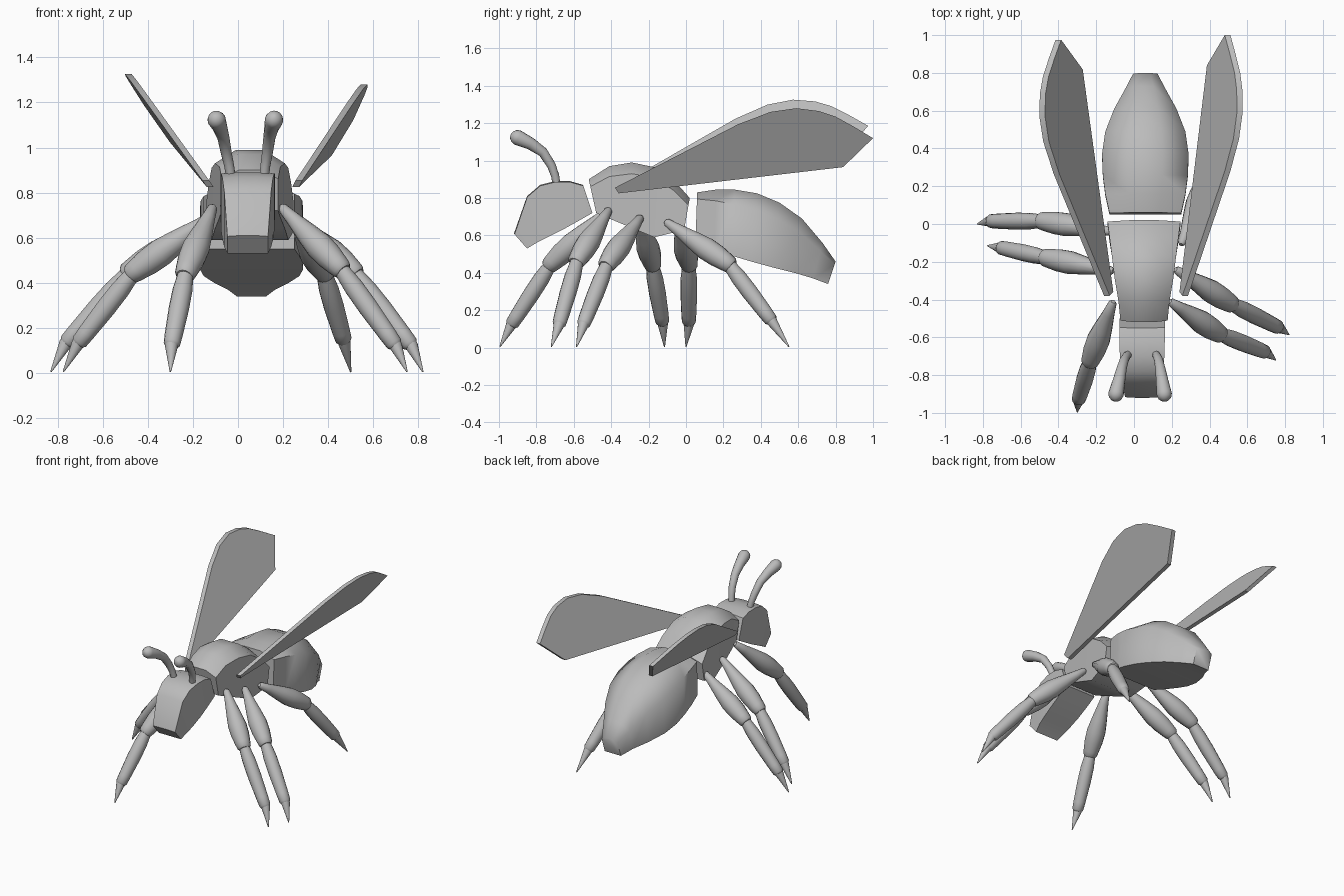
import bpy
import bmesh
import math
from mathutils import Vector

cube = bpy.data.objects.get("Cube")
if cube:
    bpy.data.objects.remove(cube, do_unlink=True)

# One plain grey for the whole insect
GREY = (0.5, 0.5, 0.5, 1.0)
grey = bpy.data.materials.new("plain_grey")
grey.use_nodes = True
grey.diffuse_color = GREY
for node in grey.node_tree.nodes:
    if node.type == 'BSDF_PRINCIPLED':
        node.inputs["Base Color"].default_value = GREY


def finish(name, bm, angle):
    """Turn a bmesh into a smooth-by-angle object."""
    bmesh.ops.recalc_face_normals(bm, faces=bm.faces)
    mesh = bpy.data.meshes.new(name)
    bm.to_mesh(mesh)
    bm.free()
    mesh.materials.append(grey)
    obj = bpy.data.objects.new(name, mesh)
    bpy.context.collection.objects.link(obj)
    bpy.ops.object.select_all(action='DESELECT')
    obj.select_set(True)
    bpy.context.view_layer.objects.active = obj
    bpy.ops.object.shade_smooth_by_angle(angle=math.radians(angle))
    return obj


def loft(name, rings, angle):
    """Skin a list of equal rings and cap both ends."""
    bm = bmesh.new()
    loops = [[bm.verts.new(co) for co in ring] for ring in rings]
    for low, high in zip(loops, loops[1:]):
        for i in range(len(low)):
            j = (i + 1) % len(low)
            bm.faces.new((low[i], low[j], high[j], high[i]))
    bm.faces.new(loops[0])
    bm.faces.new(loops[-1])
    return finish(name, bm, angle)


def body_part(name, centre, stations, angle):
    """Loft flat-sided sections with a chamfered crown.
    Station: top y, top z, bottom y, bottom z, half width, crown drop."""
    rings = []
    for ty, tz, by, bz, w, drop in stations:
        down = (Vector((0, by, bz)) - Vector((0, ty, tz))).normalized()
        ridge = Vector((0, ty, tz)) + down * drop
        half = [(w, by, bz), (w, ridge.y, ridge.z), (w * 0.4, ty, tz)]
        ring = [(centre + x, y, z) for x, y, z in half]
        ring += [(centre - x, y, z) for x, y, z in reversed(half)]
        rings.append(ring)
    return loft(name, rings, angle)


def tube(name, points, radii, sides=14):
    """Round tube through points with a radius at each of them."""
    points = [Vector(p) for p in points]
    rings = []
    for i, (p, r) in enumerate(zip(points, radii)):
        ahead = points[min(i + 1, len(points) - 1)]
        behind = points[max(i - 1, 0)]
        tangent = (ahead - behind).normalized()
        u = tangent.cross(Vector((1, 0.3, 0))).normalized()
        v = tangent.cross(u)
        turns = [2 * math.pi * k / sides for k in range(sides)]
        rings.append([p + (u * math.cos(t) + v * math.sin(t)) * r for t in turns])
    return loft(name, rings, 40)


# Head, thorax and abdomen
body_part("head", 0.043, [
    (-0.55, 0.87, -0.5, 0.72, 0.12, 0.005),
    (-0.62, 0.89, -0.57, 0.68, 0.12, 0.005),
    (-0.7, 0.89, -0.66, 0.63, 0.118, 0.005),
    (-0.78, 0.87, -0.74, 0.59, 0.112, 0.005),
    (-0.85, 0.81, -0.8, 0.56, 0.104, 0.005),
    (-0.92, 0.61, -0.85, 0.53, 0.09, 0.005)], 40)
body_part("thorax", 0.053, [
    (-0.52, 0.9, -0.48, 0.72, 0.125, 0.04),
    (-0.41, 0.97, -0.41, 0.69, 0.135, 0.055),
    (-0.29, 0.99, -0.29, 0.64, 0.155, 0.06),
    (-0.17, 0.965, -0.17, 0.59, 0.17, 0.055),
    (-0.06, 0.89, -0.09, 0.61, 0.183, 0.05),
    (0.02, 0.8, -0.01, 0.63, 0.193, 0.04)], 40)
body_part("abdomen", 0.06, [
    (0.06, 0.83, 0.05, 0.55, 0.19, 0.035),
    (0.16, 0.845, 0.15, 0.52, 0.212, 0.06),
    (0.26, 0.845, 0.25, 0.49, 0.225, 0.08),
    (0.38, 0.825, 0.35, 0.46, 0.229, 0.095),
    (0.5, 0.775, 0.46, 0.43, 0.212, 0.09),
    (0.62, 0.69, 0.58, 0.4, 0.165, 0.075),
    (0.73, 0.56, 0.68, 0.37, 0.105, 0.045),
    (0.8, 0.46, 0.76, 0.34, 0.065, 0.015)], 58)


# Wings: one side outline, leaned outward and swept a little per side
OUTLINE = [(0, 0.02), (0.66, 0.36), (0.74, 0.39), (0.83, 0.425), (0.97, 0.445),
           (1.09, 0.43), (1.18, 0.4), (1.28, 0.345), (1.38, 0.285),
           (1.22, 0.13), (0.02, -0.01)]


def wing(name, side, root_x, lean, flare, lift, reach):
    faces = []
    for offset in (-0.015, 0.015):
        ring = []
        for along, up in OUTLINE:
            along *= reach
            up += along * lift
            x = root_x + along * flare + up * lean + offset
            ring.append((side * x, along - 0.38, 0.835 + up))
        faces.append(ring)
    loft(name, faces, 30)


wing("left_wing", 1, 0.26, 0.55, 0.057, 0, 1)
wing("right_wing", -1, 0.13, 0.68, 0.024, 0.048, 0.982)


# Antennae: curved stalks swelling into round tips
ANTENNA = [(-0.69, 0.86), (-0.7, 0.92), (-0.72, 0.975), (-0.765, 1.045),
           (-0.83, 1.09), (-0.9, 1.123)]
for name, base_x, tip_x in (("left_antenna", 0.115, 0.16), ("right_antenna", -0.03, -0.095)):
    path = []
    for i, (y, z) in enumerate(ANTENNA):
        path.append((base_x + (tip_x - base_x) * (i / 5) ** 1.2, y, z))
    radii = [0.021, 0.022, 0.024, 0.027, 0.033, 0.041]
    tip, forward = Vector(path[-1]), (Vector(path[-1]) - Vector(path[-2])).normalized()
    for step in (30, 60, 85):
        a = math.radians(step)
        path.append(tip + forward * 0.041 * math.sin(a))
        radii.append(0.041 * math.cos(a))
    tube(name, path, radii)


# Legs: swollen thigh, straight shin and pointed claw
THIGH = [(0, 0.012), (0.03, 0.022), (0.2, 0.032), (0.45, 0.05), (0.65, 0.062),
         (0.82, 0.06), (0.97, 0.051), (1.04, 0.046), (1.07, 0.036)]
SHIN = [(0, 0.034), (0.08, 0.037), (0.25, 0.044), (0.5, 0.045), (0.85, 0.04),
        (0.97, 0.037), (1, 0.028)]
CLAW = [(-0.05, 0.029), (0, 0.029), (1, 0.003)]


def leg(name, hip, knee, ankle, foot):
    joints = [Vector(p) for p in (hip, knee, ankle, foot)]
    segments = (("thigh", THIGH), ("shin", SHIN), ("claw", CLAW))
    for (part, profile), a, b in zip(segments, joints, joints[1:]):
        path = [a.lerp(b, t) for t, r in profile]
        tube(name + "_" + part, path, [r for t, r in profile])


leg("left_front_leg", (0.19, -0.41, 0.74), (0.45, -0.58, 0.47),
    (0.7, -0.68, 0.12), (0.75, -0.72, 0.005))
leg("left_middle_leg", (0.22, -0.24, 0.7), (0.51, -0.42, 0.45),
    (0.77, -0.55, 0.12), (0.82, -0.585, 0.005))
leg("left_back_leg", (0.25, -0.11, 0.675), (0.38, 0.225, 0.45),
    (0.47, 0.46, 0.14), (0.5, 0.55, 0.005))
leg("right_front_leg", (-0.11, -0.41, 0.74), (-0.23, -0.72, 0.45),
    (-0.295, -0.935, 0.12), (-0.3, -0.995, 0.005))
leg("right_middle_leg", (-0.11, -0.25, 0.7), (-0.46, -0.18, 0.45),
    (-0.71, -0.125, 0.13), (-0.775, -0.115, 0.005))
leg("right_back_leg", (-0.12, -0.04, 0.675), (-0.48, 0.015, 0.45),
    (-0.765, 0.015, 0.13), (-0.83, 0, 0.005))
